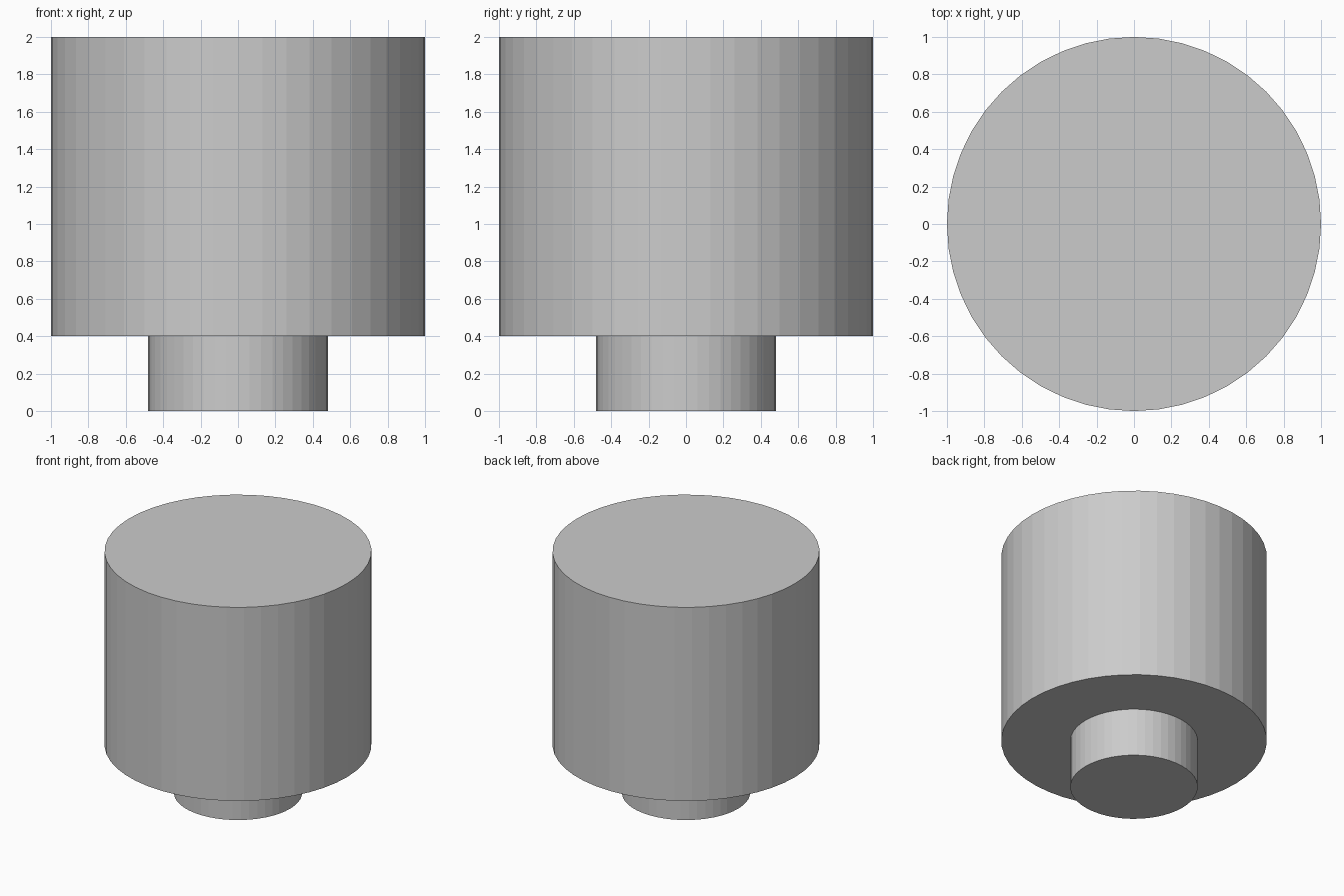
import bpy

if "Cube" in bpy.data.objects:
    bpy.data.objects.remove(bpy.data.objects["Cube"])

SIDES = 48


def cylinder(name, radius, z_bottom, z_top):
    """Upright flat-shaded cylinder between two heights."""
    bpy.ops.mesh.primitive_cylinder_add(
        vertices=SIDES, radius=radius, depth=z_top - z_bottom,
        location=(0, 0, (z_bottom + z_top) / 2))
    obj = bpy.context.object
    obj.name = name
    obj.data.name = name
    return obj


# Narrow foot below, wide drum on top
cylinder("stem", 0.48, 0.0, 0.4)
cylinder("drum", 1.0, 0.4, 2.0)
